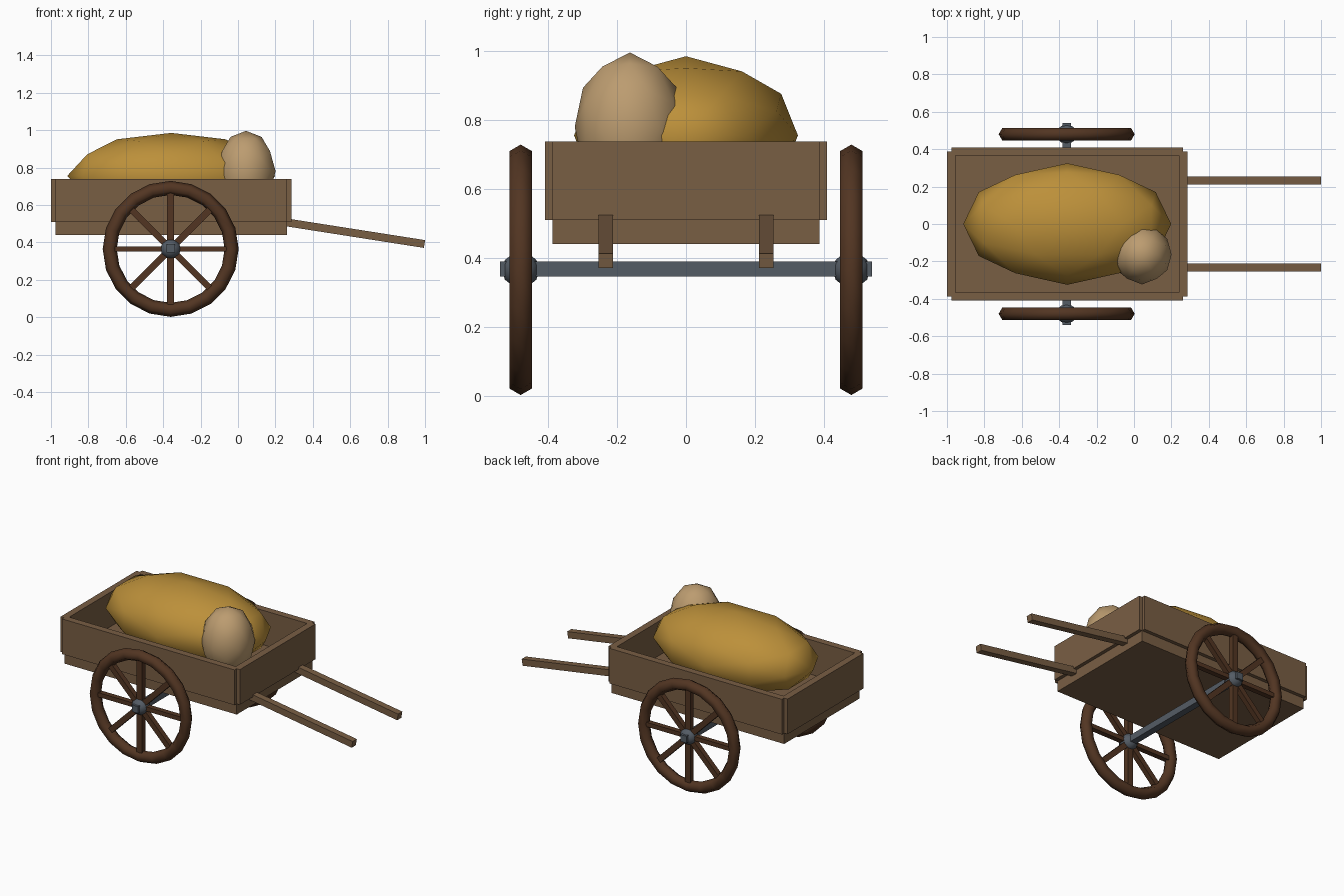
import bpy, bmesh, math
from mathutils import Vector, Matrix

if "Cube" in bpy.data.objects:
    bpy.data.objects.remove(bpy.data.objects["Cube"])


def material(name, rgb):
    lin = [(c / 255 / 12.92) if c < 11 else ((c / 255 + 0.055) / 1.055) ** 2.4 for c in rgb]
    m = bpy.data.materials.new(name)
    m.diffuse_color = (*lin, 1)
    m.use_nodes = True
    m.node_tree.nodes["Principled BSDF"].inputs["Base Color"].default_value = m.diffuse_color
    return m


WOOD = material("plank wood", (121, 94, 68))
DARK = material("dark wheel wood", (82, 53, 34))
IRON = material("iron", (84, 92, 101))
GOLD = material("golden hay", (188, 144, 58))
TAN = material("tan sack", (188, 156, 112))


def add(name, bm, mat, smooth=False):
    me = bpy.data.meshes.new(name)
    bmesh.ops.recalc_face_normals(bm, faces=bm.faces)
    bm.to_mesh(me)
    bm.free()
    me.materials.append(mat)
    for p in me.polygons:
        p.use_smooth = smooth
    ob = bpy.data.objects.new(name, me)
    bpy.context.collection.objects.link(ob)
    return ob


def box(name, lo, hi, mat):
    lo, hi = Vector(lo), Vector(hi)
    bm = bmesh.new()
    bmesh.ops.create_cube(bm, size=1, matrix=Matrix.Translation((lo + hi) / 2)
                          @ Matrix.Diagonal((*(hi - lo), 1)))
    return add(name, bm, mat)


def lump(name, center, radii, mat):
    """Ellipsoid from an upright icosahedron, split once and made round."""
    t = (1 + math.sqrt(5)) / 2
    bm = bmesh.new()
    for a in (-1, 1):
        for b in (-t, t):
            for co in ((a, 0, b), (0, b, a), (b, a, 0)):
                bm.verts.new(co)
    bmesh.ops.convex_hull(bm, input=bm.verts[:])
    bmesh.ops.subdivide_edges(bm, edges=bm.edges[:], cuts=1, use_grid_fill=True)
    for v in bm.verts:
        n = v.co.normalized()
        v.co = Vector(center) + Vector([n[i] * radii[i] for i in range(3)])
    return add(name, bm, mat, True)


# Bed and walls
box("bed_floor", (-0.975, -0.387, 0.44), (0.262, 0.387, 0.515), WOOD)
for s, side in ((-1, "front"), (1, "back")):
    y0, y1 = sorted((s * 0.365, s * 0.41))
    box(side + "_wall", (-0.975, y0, 0.51), (0.262, y1, 0.738), WOOD)
box("left_end_wall", (-1.0, -0.388, 0.51), (-0.955, 0.388, 0.738), WOOD)
box("right_end_wall", (0.24, -0.388, 0.51), (0.285, 0.388, 0.738), WOOD)

# Sloping pull handles
start, end = Vector((0.25, 0, 0.508)), Vector((0.997, 0, 0.391))
length = (end - start).length
for s, side in ((-1, "front"), (1, "back")):
    h = box(side + "_handle", (0, -0.0215, -0.021), (length, 0.0215, 0.021), WOOD)
    h.location = start + Vector((0, s * 0.233, 0))
    h.rotation_euler.y = math.atan2(start.z - end.z, end.x - start.x)

# Axle, hubs, rims and spokes
WX, WZ, R = -0.36, 0.365, 0.326
box("axle", (WX - 0.022, -0.54, WZ - 0.02), (WX + 0.022, 0.54, WZ + 0.024), IRON)
for s, side in ((-1, "front"), (1, "back")):
    c = Vector((WX, s * 0.48, WZ))
    lump(side + "_hub", c, (0.056, 0.054, 0.054), IRON)
    bpy.ops.mesh.primitive_torus_add(major_radius=R, minor_radius=0.0375, major_segments=20,
                                     minor_segments=6, location=c,
                                     rotation=(math.pi / 2, 0, 0))
    rim = bpy.context.object
    rim.name = side + "_wheel_rim"
    rim.data.materials.append(DARK)
    bpy.ops.object.shade_smooth()
    for i in range(4):
        a = i * math.pi / 4
        w = 0.014 + 0.005 * abs(math.sin(a))
        spoke = box(side + "_spoke_pair", (-R, -0.017, -w), (R, 0.017, w), DARK)
        spoke.location = c
        spoke.rotation_euler.y = a

# Load
lump("hay_load", (-0.357, 0, 0.755), (0.556, 0.325, 0.23), GOLD)
lump("small_sack", (0.043, -0.163, 0.78), (0.158, 0.16, 0.216), TAN)
